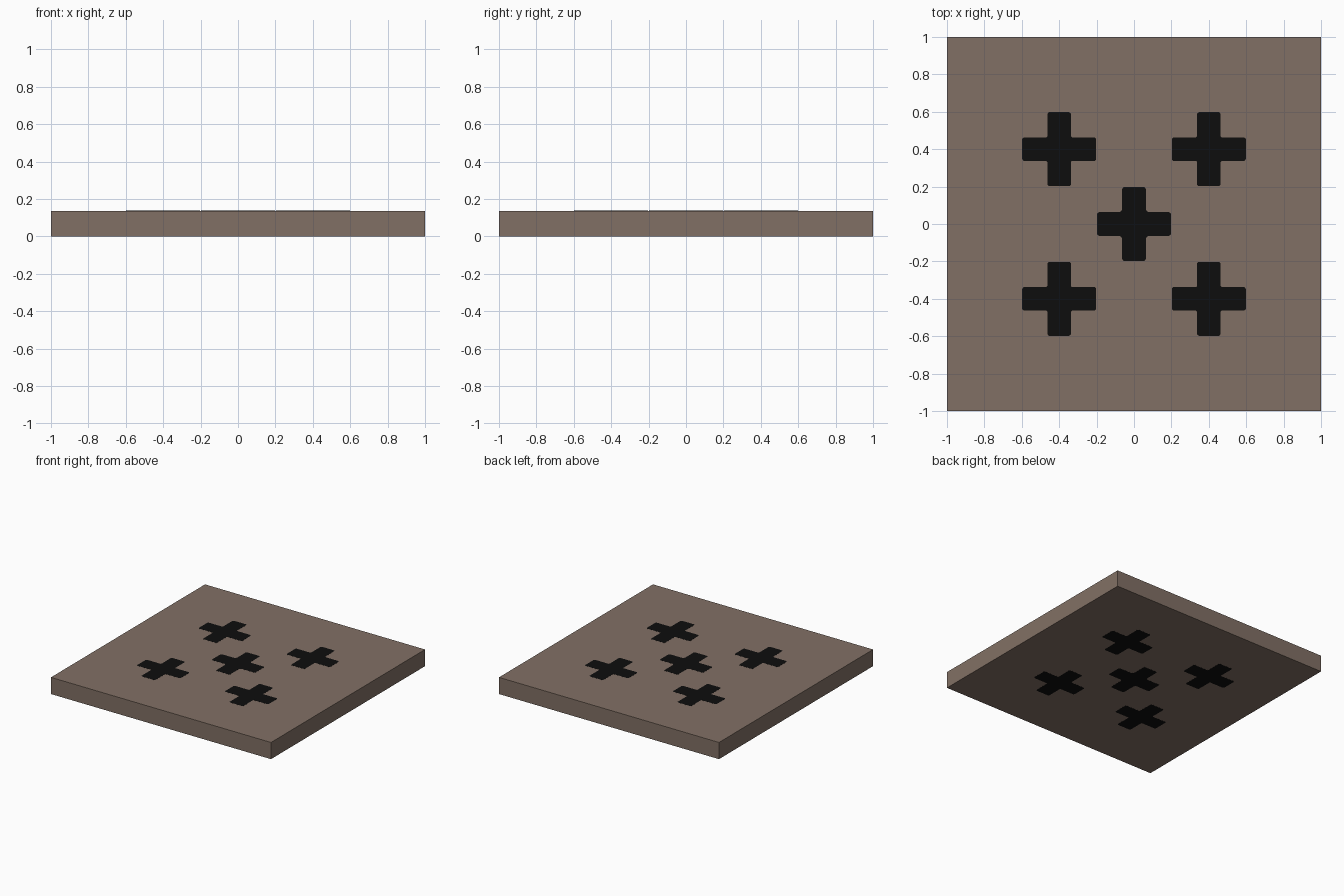
import bpy, bmesh, math
from mathutils import Vector

if "Cube" in bpy.data.objects:
    bpy.data.objects.remove(bpy.data.objects["Cube"])

H = 0.137      # slab thickness
LIFT = 0.001   # inlays stand a hair proud of both faces

def material(name, rgb):
    m = bpy.data.materials.new(name)
    m.diffuse_color = (*rgb, 1)
    m.use_nodes = True
    m.node_tree.nodes["Principled BSDF"].inputs["Base Color"].default_value = m.diffuse_color
    return m

brown = material("warm taupe", (0.222, 0.163, 0.130))
black = material("near black", (0.004, 0.004, 0.004))

def finish(bm, name, mat, loc=(0, 0, 0)):
    bmesh.ops.recalc_face_normals(bm, faces=bm.faces)
    me = bpy.data.meshes.new(name)
    bm.to_mesh(me)
    bm.free()
    me.materials.append(mat)
    ob = bpy.data.objects.new(name, me)
    ob.location = loc
    bpy.context.collection.objects.link(ob)
    return ob

def rounded(points, radii, steps=4):
    """Round each corner of a closed right-angled outline."""
    out = []
    for i, p in enumerate(points):
        a = (points[i - 1] - p).normalized() * radii[i]
        b = (points[(i + 1) % len(points)] - p).normalized() * radii[i]
        for k in range(steps + 1):
            t = math.pi / 2 * k / steps
            out.append(p + a * (1 - math.sin(t)) + b * (1 - math.cos(t)))
    return out

def cross_inlay(name, x, y, inner):
    L, w = 0.198, 0.063
    pts, rad = [], []
    for q in range(4):                      # one arm per quarter turn
        c, s = math.cos(q * math.pi / 2), math.sin(q * math.pi / 2)
        for px, py, r in ((L, -w, 0.012), (L, w, 0.012), (w, w, inner)):
            pts.append(Vector((px * c - py * s, px * s + py * c, 0)))
            rad.append(r)
    bm = bmesh.new()
    face = bm.faces.new([bm.verts.new(p) for p in rounded(pts, rad)])
    ext = bmesh.ops.extrude_face_region(bm, geom=[face])
    top = [v for v in ext["geom"] if isinstance(v, bmesh.types.BMVert)]
    bmesh.ops.translate(bm, verts=top, vec=(0, 0, H + LIFT))
    finish(bm, name, black, (x, y, -LIFT / 2))

# square slab
bm = bmesh.new()
bmesh.ops.create_cube(bm, size=1)
bmesh.ops.scale(bm, verts=bm.verts, vec=(2, 2, H))
finish(bm, "slab", brown, (0, 0, H / 2))

# crosses: centre one with wider inner fillets, four around it
cross_inlay("centre_cross", 0, 0, 0.02)
for sx, nx in ((-1, "left"), (1, "right")):
    for sy, ny in ((-1, "front"), (1, "back")):
        cross_inlay(f"{ny}_{nx}_cross", 0.4 * sx, 0.4 * sy, 0.008)
